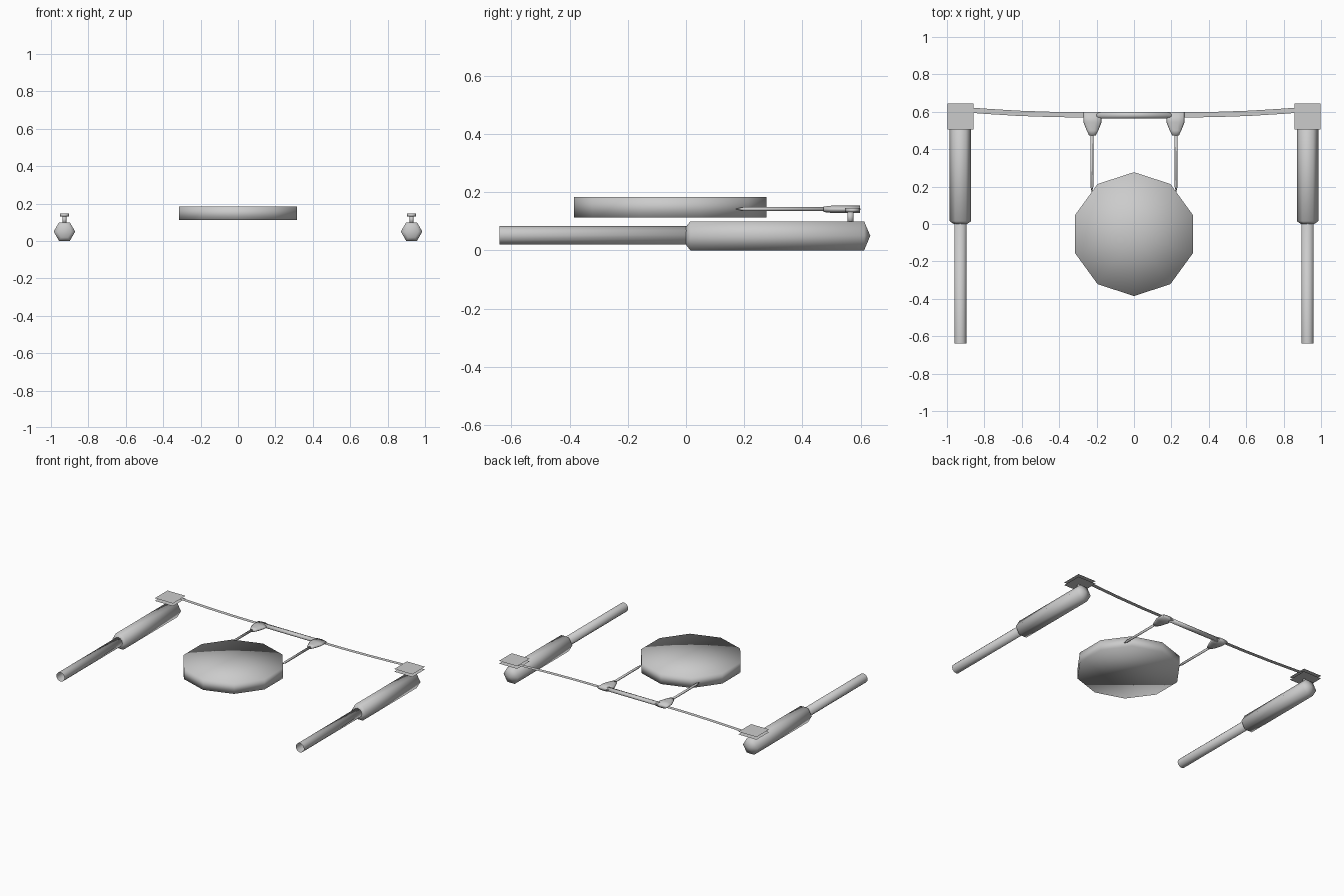
import bpy, bmesh, math
from mathutils import Vector

if "Cube" in bpy.data.objects:
    bpy.data.objects.remove(bpy.data.objects["Cube"])


def finish(bm, name, smooth=True):
    bmesh.ops.recalc_face_normals(bm, faces=bm.faces)
    me = bpy.data.meshes.new(name)
    bm.to_mesh(me)
    bm.free()
    for p in me.polygons:
        p.use_smooth = smooth
    ob = bpy.data.objects.new(name, me)
    bpy.context.collection.objects.link(ob)
    return ob


def loft(name, stations, sides, center, axis='Y', phase=0.0, caps=(True, True)):
    """Rings (position, half width, half height) along an axis; zero width makes a tip."""
    bm = bmesh.new()
    c = Vector(center)

    def point(t, u, v):
        return c + Vector({'X': (t, u, v), 'Y': (u, t, v), 'Z': (u, v, t)}[axis])

    rings = []
    for t, w, h in stations:
        if w == 0:
            rings.append([bm.verts.new(point(t, 0, 0))])
            continue
        rings.append([bm.verts.new(point(t, w * math.cos(a), h * math.sin(a)))
                      for a in (phase + math.tau * i / sides for i in range(sides))])
    for r, q in zip(rings, rings[1:]):
        for i in range(sides):
            j = (i + 1) % sides
            if len(r) == 1:
                bm.faces.new((r[0], q[j], q[i]))
            elif len(q) == 1:
                bm.faces.new((r[i], r[j], q[0]))
            else:
                bm.faces.new((r[i], r[j], q[j], q[i]))
    for ring, cap in ((rings[0], caps[0]), (rings[-1], caps[1])):
        if cap and len(ring) > 1:
            bm.faces.new(ring)
    return finish(bm, name)


def strip(name, path, half, z):
    """Flat ribbon in the horizontal plane, following (x, y) points."""
    bm = bmesh.new()
    rows = [(bm.verts.new((x, y - half, z)), bm.verts.new((x, y + half, z))) for x, y in path]
    for (a, b), (c, d) in zip(rows, rows[1:]):
        f = bm.faces.new((a, c, d, b))
        f.normal_update()
        if f.normal.z < 0:
            f.normal_flip()
    me = bpy.data.meshes.new(name)
    bm.to_mesh(me)
    bm.free()
    ob = bpy.data.objects.new(name, me)
    bpy.context.collection.objects.link(ob)


# Central ten-sided pad: smooth shaded, fanned top
loft("pad", [(0.112, 0.331, 0.331), (0.184, 0.331, 0.331), (0.184, 0, 0)],
     10, (0, -0.054, 0), 'Z', math.pi / 2)

# Bar joining the two connectors
loft("middle_bar", [(-0.2, 0.018, 0.013), (0.2, 0.018, 0.013)], 8, (0, 0.582, 0.141), 'X')

for side, s in (("left", -1), ("right", 1)):
    x = 0.928 * s
    # Hexagonal grip with chamfered front and pointed back
    loft(side + "_grip", [(0.0, 0.036, 0.036), (0.015, 0.0575, 0.0575),
                          (0.612, 0.0575, 0.0575), (0.633, 0, 0)], 6, (x, 0, 0.05))
    # Slim open-ended tube
    loft(side + "_tube", [(-0.64, 0.032, 0.032), (0.005, 0.032, 0.032)], 12,
         (x, 0, 0.052), caps=(False, True))
    # Post and spool above the grip
    loft(side + "_post", [(0.095, 0.011, 0.011), (0.132, 0.011, 0.011)], 8, (x, 0.565, 0), 'Z')
    loft(side + "_spool", [(0.131, 0.025, 0.025), (0.146, 0.025, 0.025)], 8, (x, 0.572, 0), 'Z')
    # Two paper-thin square plates
    for name, z in (("lower", 0.129), ("upper", 0.148)):
        strip(f"{side}_{name}_plate", [(x - 0.07, 0.575), (x + 0.07, 0.575)], 0.07, z)
    # Flat curved band from the spool to the connector
    strip(side + "_band", [(s * px, py) for px, py in
          ((0.93, 0.613), (0.8, 0.603), (0.62, 0.592), (0.42, 0.585), (0.23, 0.584))], 0.014, 0.14)
    # Tapered connector
    loft(side + "_connector", [(0.473, 0.018, 0.010), (0.50, 0.031, 0.013), (0.545, 0.049, 0.013),
                               (0.598, 0.049, 0.013)], 10, (0.222 * s, 0, 0.141))
    # Thin cord running into the pad
    loft(side + "_cord", [(0.168, 0, 0), (0.2, 0.008, 0.008), (0.48, 0.008, 0.008)],
         6, (0.225 * s, 0, 0.142))
